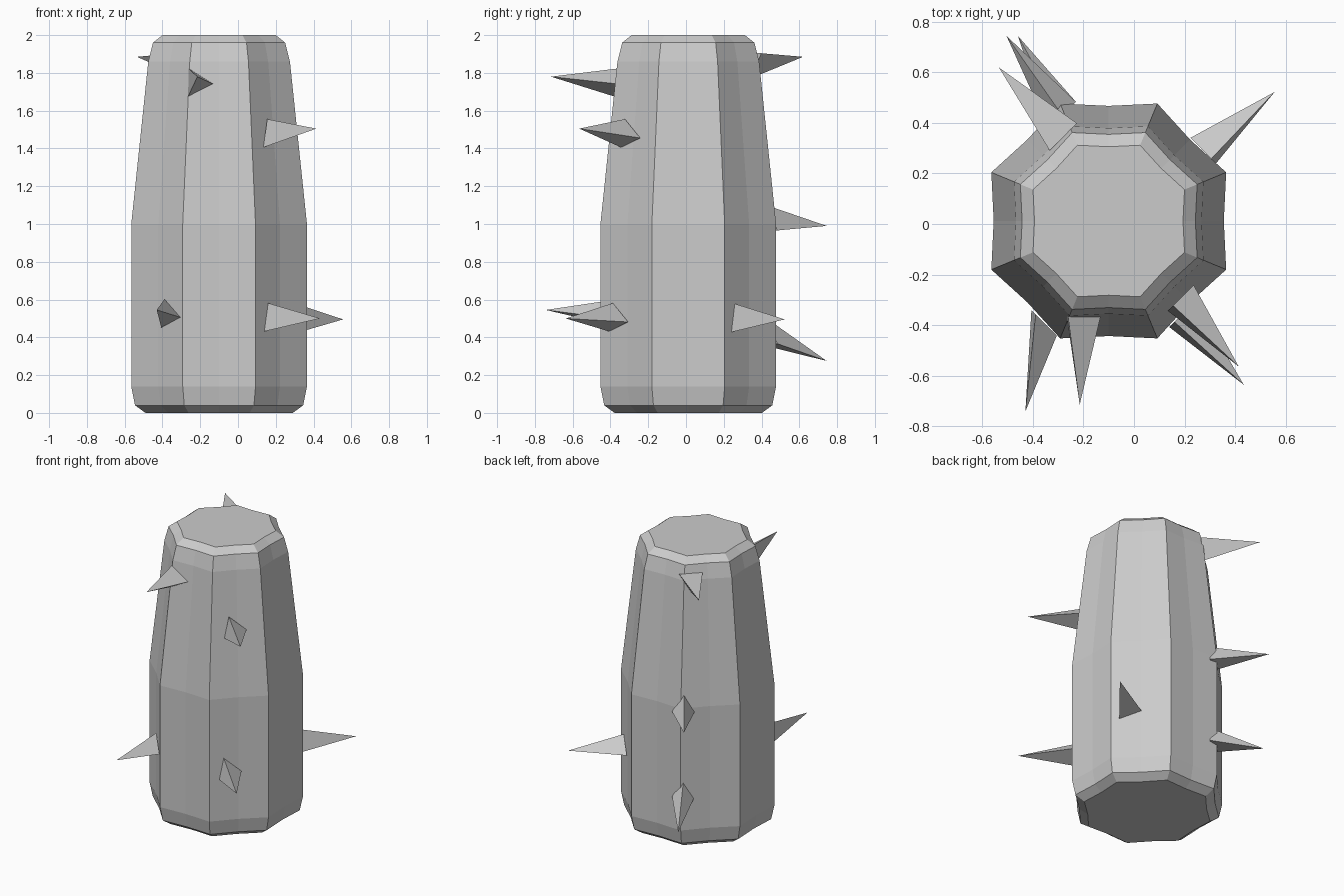
import bpy
import bmesh
from math import cos, sin, pi, radians
from mathutils import Vector, Matrix

default_cube = bpy.data.objects.get("Cube")
if default_cube:
    bpy.data.objects.remove(default_cube, do_unlink=True)

# Single grey colour
stone = bpy.data.materials.new("stone grey")
stone.use_nodes = True
colour = (0.6, 0.6, 0.6, 1)
stone.diffuse_color = colour
stone.node_tree.nodes["Principled BSDF"].inputs["Base Color"].default_value = colour

CENTRE = Vector((-0.1, 0.012, 0))


def make_object(name, bm):
    bmesh.ops.recalc_face_normals(bm, faces=bm.faces[:])
    mesh = bpy.data.meshes.new(name)
    bm.to_mesh(mesh)
    bm.free()
    mesh.materials.append(stone)
    obj = bpy.data.objects.new(name, mesh)
    bpy.context.scene.collection.objects.link(obj)
    return obj


# Eight-sided pillar with slightly hollow sides, stacked from (height, half width)
def make_pillar(profile, sides=16, hollow=0.98):
    bm = bmesh.new()
    rings = []
    for height, half in profile:
        ring = []
        for i in range(sides):
            angle = 2 * pi * i / sides
            radius = half / cos(pi / 8) if i % 2 else half * hollow
            spot = Vector((radius * cos(angle), radius * sin(angle), height))
            ring.append(bm.verts.new(CENTRE + spot))
        rings.append(ring)
    for low, high in zip(rings, rings[1:]):
        for i in range(sides):
            j = (i + 1) % sides
            bm.faces.new((low[i], low[j], high[j], high[i]))
    bm.faces.new(rings[0][::-1])
    bm.faces.new(rings[-1])
    return make_object("pillar_body", bm)


# Three-sided spike: base triangle on a wall facing `heading`, leaning to its tip
def make_spike(name, heading, roll, base, tip, radius=0.088):
    bm = bmesh.new()
    turn = Matrix.Rotation(radians(heading), 3, "Z")
    corners = []
    for i in range(3):
        angle = radians(roll) + i * 2 * pi / 3
        offset = turn @ Vector((0, cos(angle), sin(angle))) * radius
        corners.append(bm.verts.new(Vector(base) + offset))
    point = bm.verts.new(tip)
    for i in range(3):
        bm.faces.new((corners[i], corners[(i + 1) % 3], point))
    bm.faces.new(corners[::-1])
    return make_object(name, bm)


make_pillar([(0, 0.39), (0.04, 0.445), (0.14, 0.465), (1, 0.465),
             (1.86, 0.375), (1.96, 0.35), (2, 0.3)])

# Spikes on the front
make_spike("front_upper_spike", -90, -2, (-0.22, -0.365, 1.745), (-0.215, -0.715, 1.78))
make_spike("front_left_upper_spike", -45, -11, (0.175, -0.303, 1.472), (0.415, -0.565, 1.505))
make_spike("front_left_lower_spike", -45, -11, (0.18, -0.367, 0.498), (0.435, -0.637, 0.5))
make_spike("front_right_lower_spike", -135, -9, (-0.367, -0.38, 0.52), (-0.43, -0.742, 0.545))

# Spikes on the back
make_spike("back_left_lower_spike", 45, -10, (0.285, 0.28, 0.495), (0.557, 0.523, 0.495))
make_spike("back_right_upper_spike", 135, -90, (-0.28, 0.345, 1.86), (-0.535, 0.62, 1.885))
make_spike("back_right_middle_spike", 135, 90, (-0.284, 0.43, 1.01), (-0.505, 0.745, 0.99))
make_spike("back_right_lower_spike", 135, 90, (-0.284, 0.43, 0.41), (-0.46, 0.745, 0.275))
